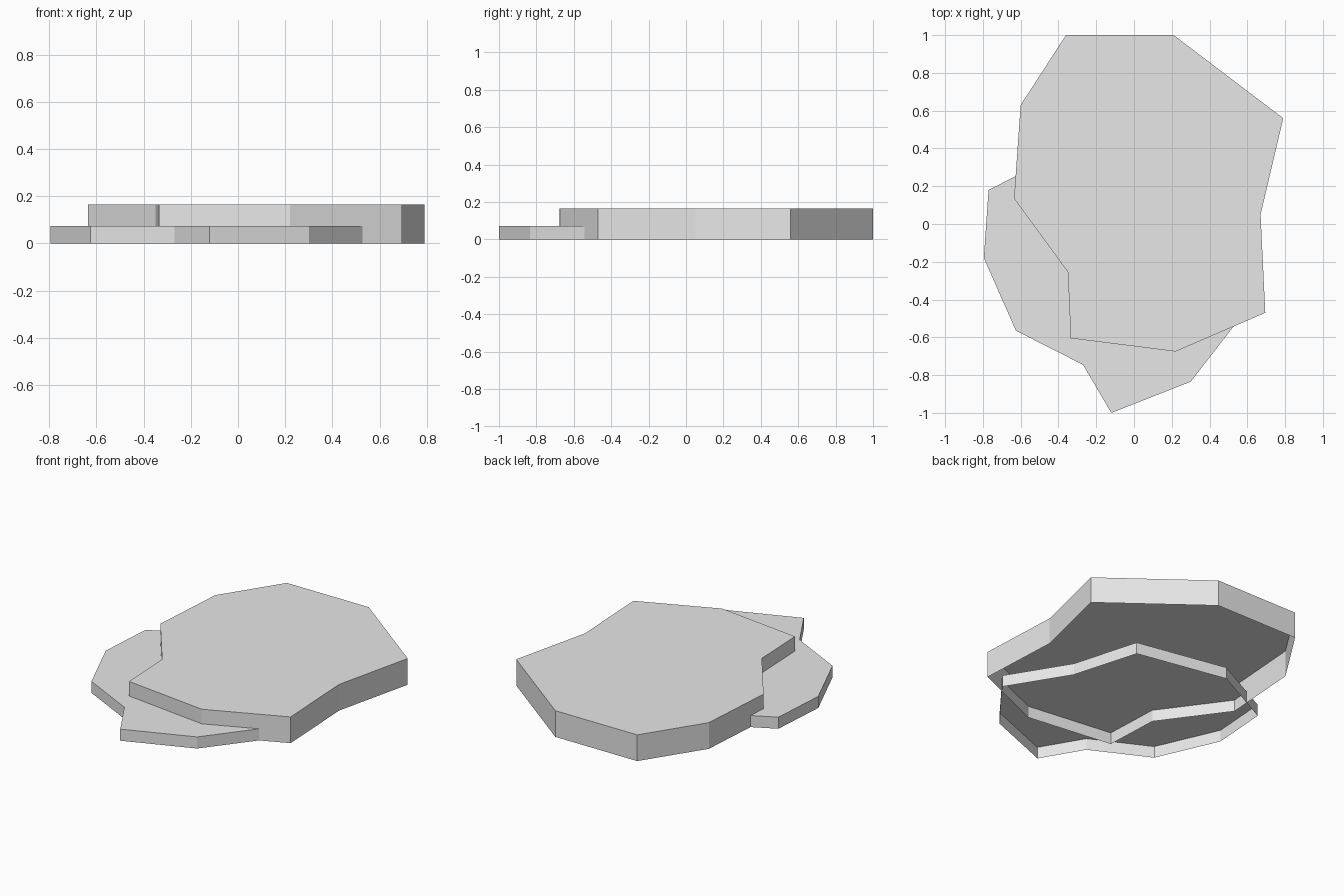
import bpy
import bmesh

cube = bpy.data.objects.get("Cube")
if cube:
    bpy.data.objects.remove(cube, do_unlink=True)

# Plain stone grey
stone = bpy.data.materials.new("stone_grey")
stone.use_nodes = True
grey = (0.8, 0.8, 0.8, 1)
stone.diffuse_color = grey
stone.node_tree.nodes["Principled BSDF"].inputs["Base Color"].default_value = grey


def slab(name, outline, height):
    """Flat-topped slab with straight walls and an open underside.
    The outline runs counter-clockwise."""
    bm = bmesh.new()
    rim = [bm.verts.new((x, y, 0)) for x, y in outline]
    top = [bm.verts.new((x, y, height)) for x, y in outline]
    bm.faces.new(top)
    for i in range(len(outline)):
        j = (i + 1) % len(outline)
        bm.faces.new((rim[i], rim[j], top[j], top[i]))
    mesh = bpy.data.meshes.new(name)
    bm.to_mesh(mesh)
    bm.free()
    mesh.materials.append(stone)
    obj = bpy.data.objects.new(name, mesh)
    bpy.context.collection.objects.link(obj)
    return obj


# Large, thick slab
slab("upper_slab", [
    (-0.36, 1.0), (-0.6, 0.63), (-0.635, 0.135), (-0.35, -0.255),
    (-0.335, -0.605), (0.22, -0.675), (0.695, -0.47), (0.67, 0.05),
    (0.79, 0.56), (0.21, 1.0)], 0.165)

# Thin slab, partly tucked under the large one
slab("lower_slab", [
    (-0.36, 0.39), (-0.77, 0.18), (-0.795, -0.18), (-0.625, -0.565),
    (-0.27, -0.745), (-0.12, -1.0), (0.3, -0.835), (0.56, -0.5),
    (0.335, -0.135), (0.215, 0.28)], 0.073)
